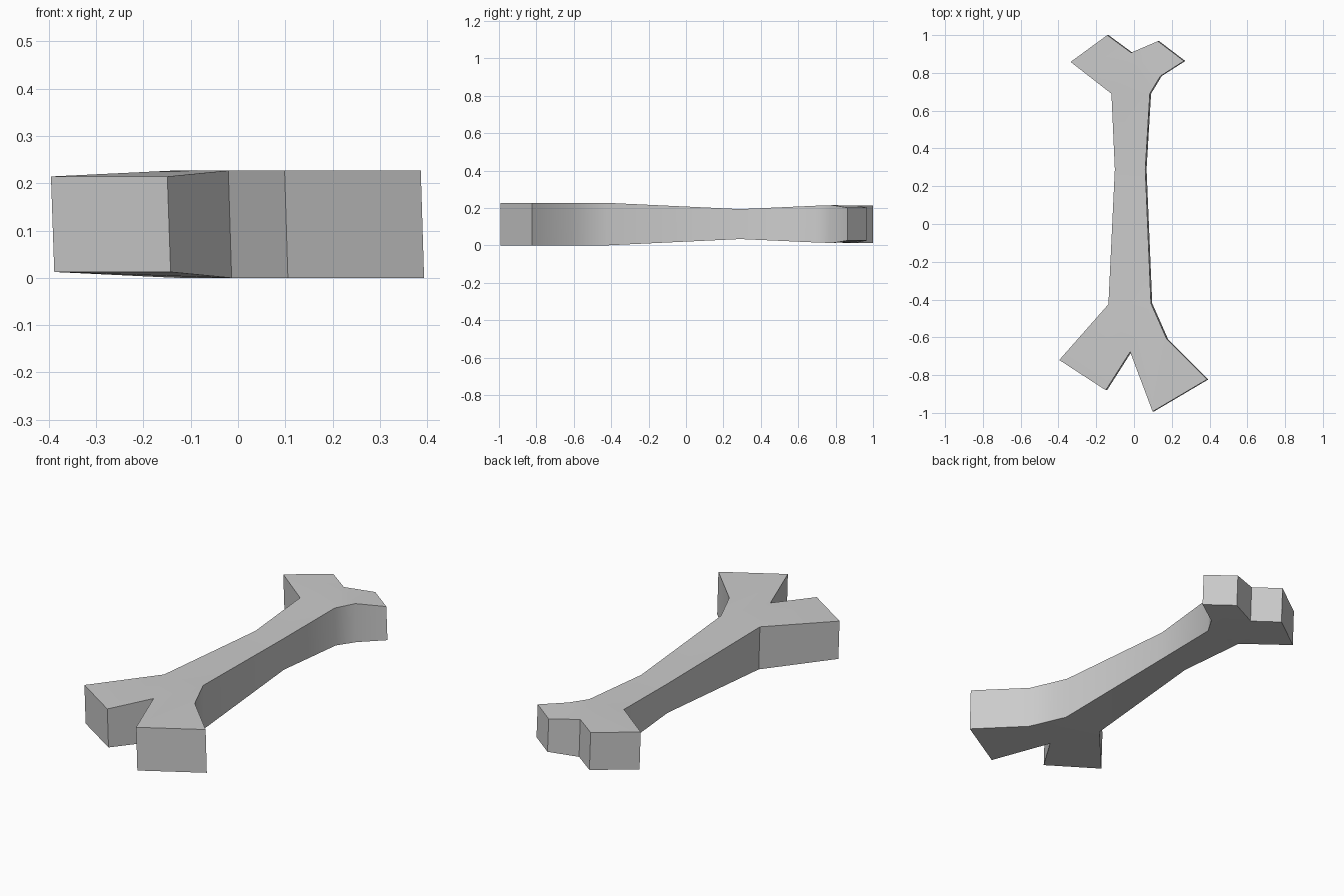
import bpy
import math

cube = bpy.data.objects.get("Cube")
if cube:
    bpy.data.objects.remove(cube, do_unlink=True)

MID_Z = 0.1135   # middle height of the bone
LEAN = 0.0035    # slight sideways lean of the walls

# Outline, clockwise from the back: x, y, half thickness
outline = [
    (-0.138, 1.0, 0.10), (-0.012, 0.907, 0.10), (0.13, 0.968, 0.088), (0.268, 0.863, 0.088),
    (0.143, 0.783, 0.101), (0.087, 0.69, 0.098),                      # back knuckles
    (0.063, 0.29, 0.08), (0.093, -0.42, 0.1135),                      # shaft, +x side
    (0.177, -0.61, 0.1135), (0.39, -0.823, 0.1135), (0.102, -0.993, 0.1135),
    (-0.017, -0.677, 0.1135), (-0.146, -0.88, 0.101), (-0.392, -0.72, 0.101),  # front knuckles
    (-0.132, -0.425, 0.1135), (-0.098, 0.29, 0.08),                   # shaft, -x side
    (-0.116, 0.69, 0.098), (-0.332, 0.858, 0.10),
]

# Knuckles, webs between them and shaft sections, as outline indices
patches = [
    (16, 17, 0, 1), (16, 1, 5), (1, 2, 3, 4, 5),
    (15, 16, 5, 6), (14, 15, 6, 7),
    (14, 7, 11), (7, 8, 9, 10, 11), (11, 12, 13, 14),
]

n = len(outline)
verts = [(x - LEAN, y, MID_Z + h) for x, y, h in outline]
verts += [(x + LEAN, y, MID_Z - h) for x, y, h in outline]
faces = [tuple(reversed(p)) for p in patches]
faces += [tuple(i + n for i in p) for p in patches]
faces += [(i, (i + 1) % n, (i + 1) % n + n, i + n) for i in range(n)]

mesh = bpy.data.meshes.new("bone")
mesh.from_pydata(verts, [], faces)
mesh.update()
bone = bpy.data.objects.new("bone", mesh)
bpy.context.collection.objects.link(bone)

# Bone colour
grey = bpy.data.materials.new("pale grey")
grey.use_nodes = True
colour = (0.6, 0.6, 0.6, 1.0)
grey.diffuse_color = colour
grey.node_tree.nodes["Principled BSDF"].inputs["Base Color"].default_value = colour
mesh.materials.append(grey)

# Soft walls, crisp rims
bpy.ops.object.select_all(action="DESELECT")
bone.select_set(True)
bpy.context.view_layer.objects.active = bone
bpy.ops.object.shade_smooth_by_angle(angle=math.radians(30))
